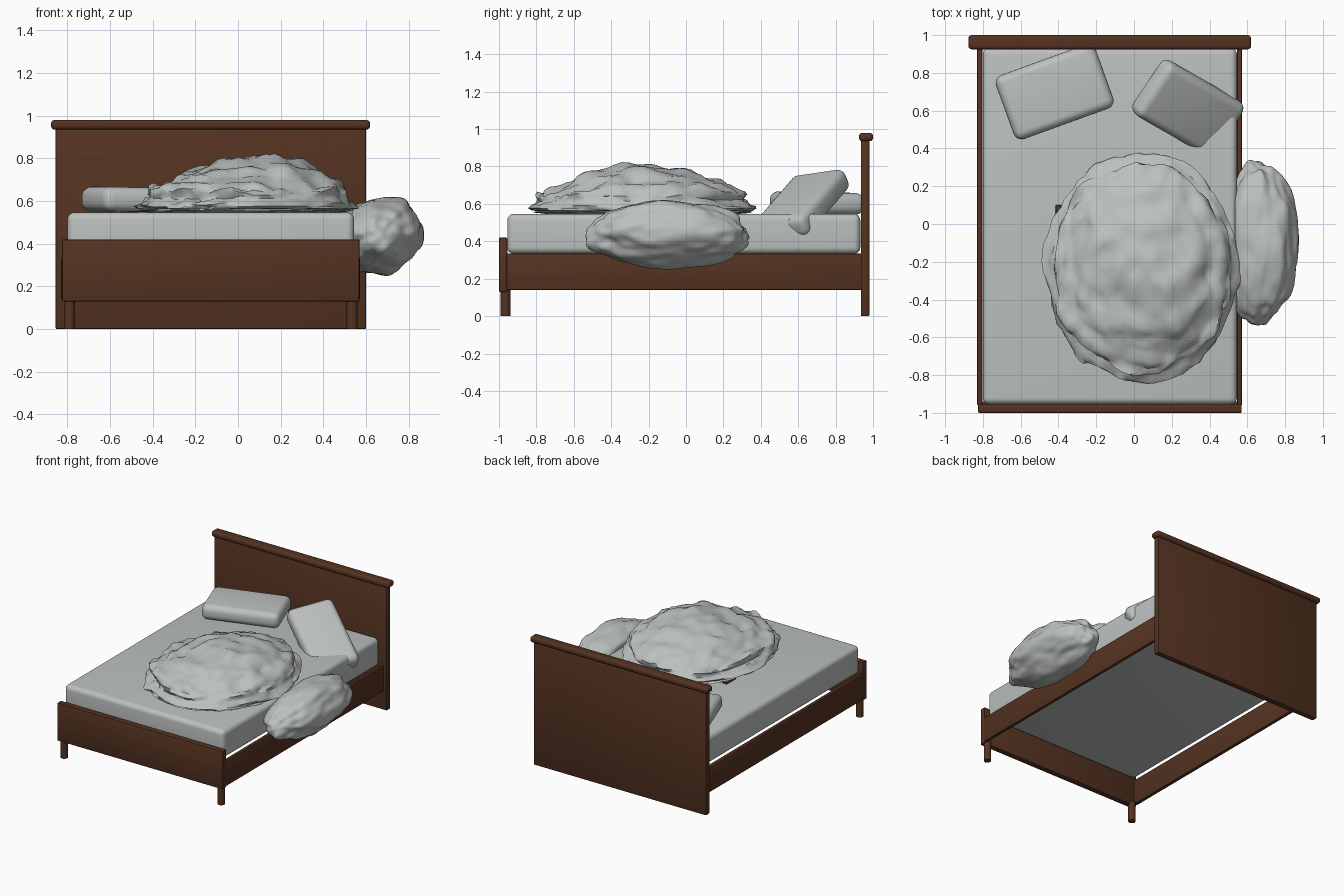
import bpy, bmesh, math
from mathutils import Vector, Matrix, noise

if "Cube" in bpy.data.objects:
    bpy.data.objects.remove(bpy.data.objects["Cube"])


def material(name, rgb):
    m = bpy.data.materials.new(name)
    m.diffuse_color = (*rgb, 1)
    m.use_nodes = True
    m.node_tree.nodes["Principled BSDF"].inputs["Base Color"].default_value = m.diffuse_color
    return m


WOOD = material("brown wood", (0.09, 0.033, 0.015))
CLOTH = material("pale grey cloth", (0.50, 0.53, 0.52))


def finish(bm, name, mat, angle=35):
    me = bpy.data.meshes.new(name)
    bm.to_mesh(me)
    bm.free()
    me.materials.append(mat)
    ob = bpy.data.objects.new(name, me)
    bpy.context.collection.objects.link(ob)
    bpy.ops.object.select_all(action='DESELECT')
    ob.select_set(True)
    bpy.context.view_layer.objects.active = ob
    bpy.ops.object.shade_smooth_by_angle(angle=math.radians(angle))
    return ob


def rounded_box(bm, size, r, seg):
    bmesh.ops.create_cube(bm, size=1)
    bmesh.ops.scale(bm, vec=size, verts=bm.verts)
    bmesh.ops.bevel(bm, geom=list(bm.edges), offset=r, segments=seg,
                    profile=0.5, affect='EDGES', clamp_overlap=True)


def box(name, lo, hi, mat, r=0.006, seg=2):
    bm = bmesh.new()
    lo, hi = Vector(lo), Vector(hi)
    rounded_box(bm, hi - lo, r, seg)
    bmesh.ops.translate(bm, vec=(lo + hi) / 2, verts=bm.verts)
    return finish(bm, name, mat)


def pillow(name, centre, u, v, size):
    # soft rounded box, u = long axis, v = short axis
    bm = bmesh.new()
    rounded_box(bm, size, 0.045, 5)
    u = Vector(u).normalized()
    n = u.cross(Vector(v)).normalized()
    v = n.cross(u)
    rot = Matrix((u, v, n)).transposed()
    for w in bm.verts:
        w.co = rot @ w.co + Vector(centre)
    finish(bm, name, CLOTH)


def crumple(name, shape, sub=5):
    # sphere pushed into a crumpled cloth heap
    bm = bmesh.new()
    bmesh.ops.create_icosphere(bm, subdivisions=sub, radius=1)
    for w in bm.verts:
        w.co = shape(w.co.copy())
    finish(bm, name, CLOTH, 50)


# wooden frame
box("headboard", (-0.855, 0.935, 0), (0.60, 0.98, 0.94), WOOD)
box("headboard_cap", (-0.877, 0.925, 0.935), (0.62, 1.0, 0.98), WOOD, 0.018, 4)
box("footboard", (-0.825, -1.0, 0.13), (0.57, -0.955, 0.42), WOOD)
box("left_rail", (-0.83, -0.96, 0.14), (-0.802, 0.94, 0.335), WOOD)
box("right_rail", (0.546, -0.96, 0.14), (0.572, 0.94, 0.335), WOOD)
for side, x in (("left", -0.79), ("right", 0.535)):
    bm = bmesh.new()
    bmesh.ops.create_cone(bm, cap_ends=True, segments=24, radius1=0.026,
                          radius2=0.026, depth=0.15,
                          matrix=Matrix.Translation((x, -0.965, 0.075)))
    finish(bm, side + "_front_leg", WOOD)

# mattress and pillows
box("mattress", (-0.80, -0.955, 0.333), (0.545, 0.932, 0.547), CLOTH, 0.035, 5)
pillow("left_pillow", (-0.42, 0.70, 0.605), (0.94, 0.34, -0.02),
       (-0.34, 0.94, 0), (0.56, 0.36, 0.115))
pillow("right_pillow", (0.285, 0.615, 0.59), (0.75, -0.43, -0.5),
       (0.59, 0.81, 0.1), (0.55, 0.34, 0.13))


# crumpled duvet heap with layered folds, lower skirt wider than the top
def heap(p):
    n1 = noise.noise(Vector((p.x * 3.2, p.y * 3.2, p.z * 5)))
    n2 = noise.noise(Vector((p.x * 7 + 9, p.y * 7, p.z * 9)))
    layer = math.sin(p.z * 17 + 2.5 * n1)
    side = 1 - max(p.z, 0) ** 3
    k = 1 + side * (0.05 * n1 + 0.035 * n2 + 0.03 * layer)
    z = 0.565 + 0.235 * max(p.z, 0) ** 1.2 * (1 + 0.12 * p.x)
    z += (0.03 * n1 + 0.022 * n2) * min(1, max(0, p.z) * 2.5)
    if p.z < 0:
        z = 0.565 + 0.04 * p.z
    return Vector((0.04 + 0.5 * p.x * k, -0.23 + 0.59 * p.y * k, z))


# part of the duvet hanging over the right side
def overhang(p):
    n1 = noise.noise(p * 1.8 + Vector((4, 2, 7)))
    n2 = noise.noise(p * 4.5 + Vector((1, 8, 3)))
    k = 1 + 0.12 * n1 + 0.05 * n2
    x = 0.655 + 0.205 * p.x * k
    z = 0.435 + 0.18 * p.z * k + 0.10 * (x - 0.66)
    return Vector((max(x, 0.535), -0.10 + 0.435 * p.y * k, z))


crumple("duvet_heap", heap)
crumple("duvet_overhang", overhang)

# small brown fold peeking out beside the heap
box("brown_fold", (-0.415, -0.015, 0.545), (-0.375, 0.10, 0.554), WOOD, 0.003, 1)
